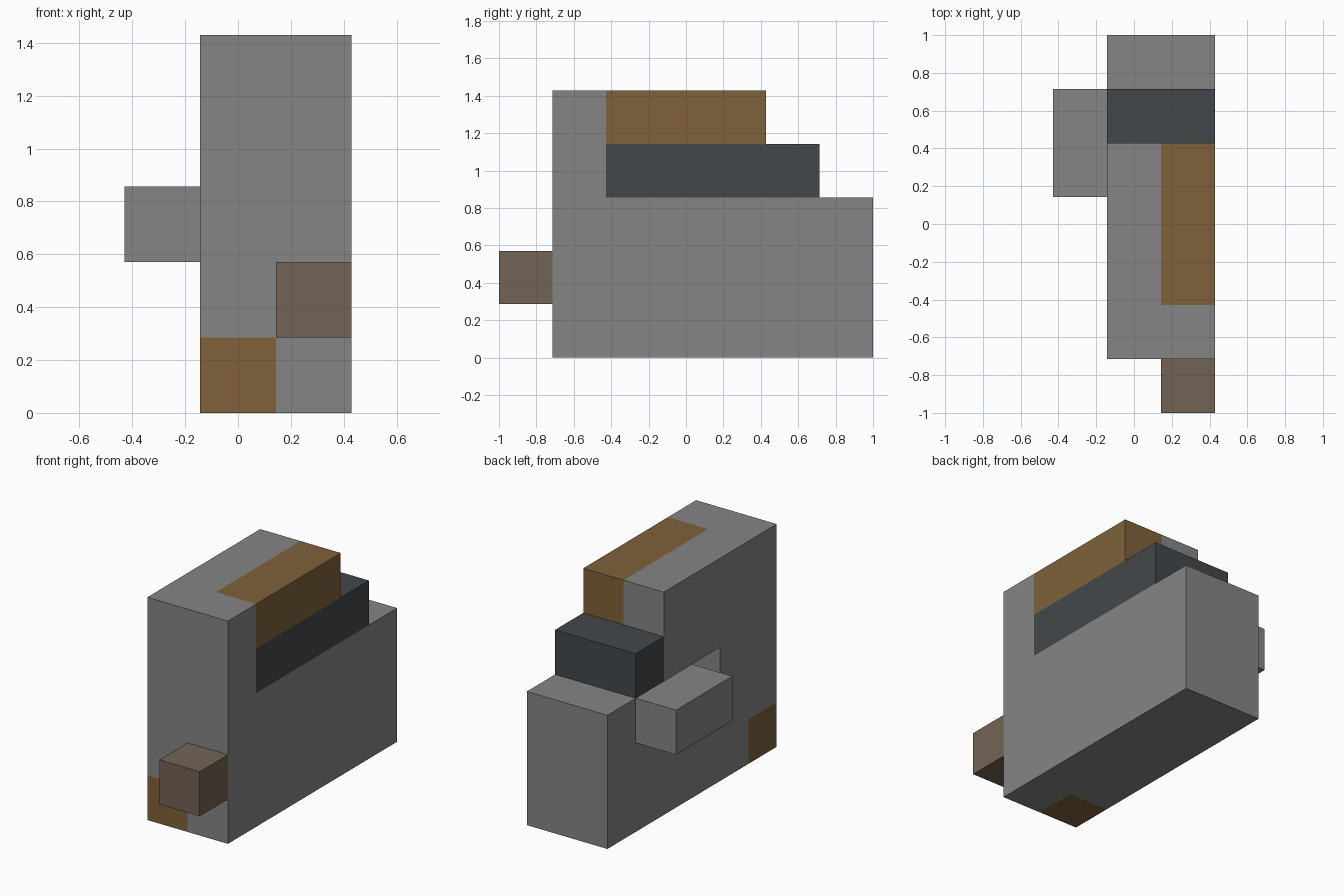
import bpy
import bmesh
from mathutils import Matrix, Vector

cube = bpy.data.objects.get("Cube")
if cube:
    bpy.data.objects.remove(cube)

UNIT = 2 / 7                      # edge of one building block
ORIGIN = Vector((-1.5, -3.5, 0))  # corner of the block grid


def material(name, color):
    mat = bpy.data.materials.new(name)
    mat.use_nodes = True
    mat.diffuse_color = (*color, 1)
    mat.node_tree.nodes["Principled BSDF"].inputs["Base Color"].default_value = (*color, 1)
    return mat


def block(low, high):
    """Set of grid cells from the low corner up to the high corner."""
    return {(x, y, z) for x in range(low[0], high[0])
            for y in range(low[1], high[1]) for z in range(low[2], high[2])}


def build(name, cells, solid, mat):
    """Join unit cubes into one clean shell, without faces that touch other blocks."""
    bm = bmesh.new()
    for cell in sorted(cells):
        centre = Vector(cell) + Vector((0.5, 0.5, 0.5))
        bmesh.ops.create_cube(bm, size=1, matrix=Matrix.Translation(centre))
    bm.normal_update()
    hidden = []
    for face in bm.faces:
        outside = face.calc_center_median() + face.normal * 0.5
        if tuple(int(c // 1) for c in outside) in solid:
            hidden.append(face)
    bmesh.ops.delete(bm, geom=hidden, context='FACES')
    bmesh.ops.remove_doubles(bm, verts=bm.verts, dist=0.001)
    bmesh.ops.translate(bm, verts=bm.verts, vec=ORIGIN)
    bmesh.ops.scale(bm, verts=bm.verts, vec=(UNIT, UNIT, UNIT))
    mesh = bpy.data.meshes.new(name)
    bm.to_mesh(mesh)
    bm.free()
    mesh.materials.append(mat)
    bpy.context.collection.objects.link(bpy.data.objects.new(name, mesh))


grey = material("stone grey", (0.235, 0.235, 0.235))
brown = material("warm brown", (0.212, 0.121, 0.043))
slate = material("dark slate", (0.055, 0.064, 0.070))
taupe = material("taupe", (0.170, 0.127, 0.090))

# Coloured inlays
top_inlay = block((2, 2, 4), (3, 5, 5))
slate_band = block((2, 2, 3), (3, 5, 4)) | block((1, 5, 3), (3, 6, 4))
corner_inlay = block((1, 1, 0), (2, 2, 1))

# Stepped body with a side recess
body = block((1, 1, 0), (3, 7, 3)) | block((1, 1, 3), (3, 5, 5))
body -= top_inlay | slate_band | corner_inlay | block((1, 3, 2), (2, 4, 3))

# Projecting blocks
front_block = block((2, 0, 1), (3, 1, 2))
side_block = block((0, 4, 2), (1, 6, 3))

parts = [
    ("stepped_body", body, grey),
    ("side_block", side_block, grey),
    ("front_block", front_block, taupe),
    ("top_inlay", top_inlay, brown),
    ("corner_inlay", corner_inlay, brown),
    ("slate_band", slate_band, slate),
]
solid = set().union(*(cells for _, cells, _ in parts))
for name, cells, mat in parts:
    build(name, cells, solid, mat)
